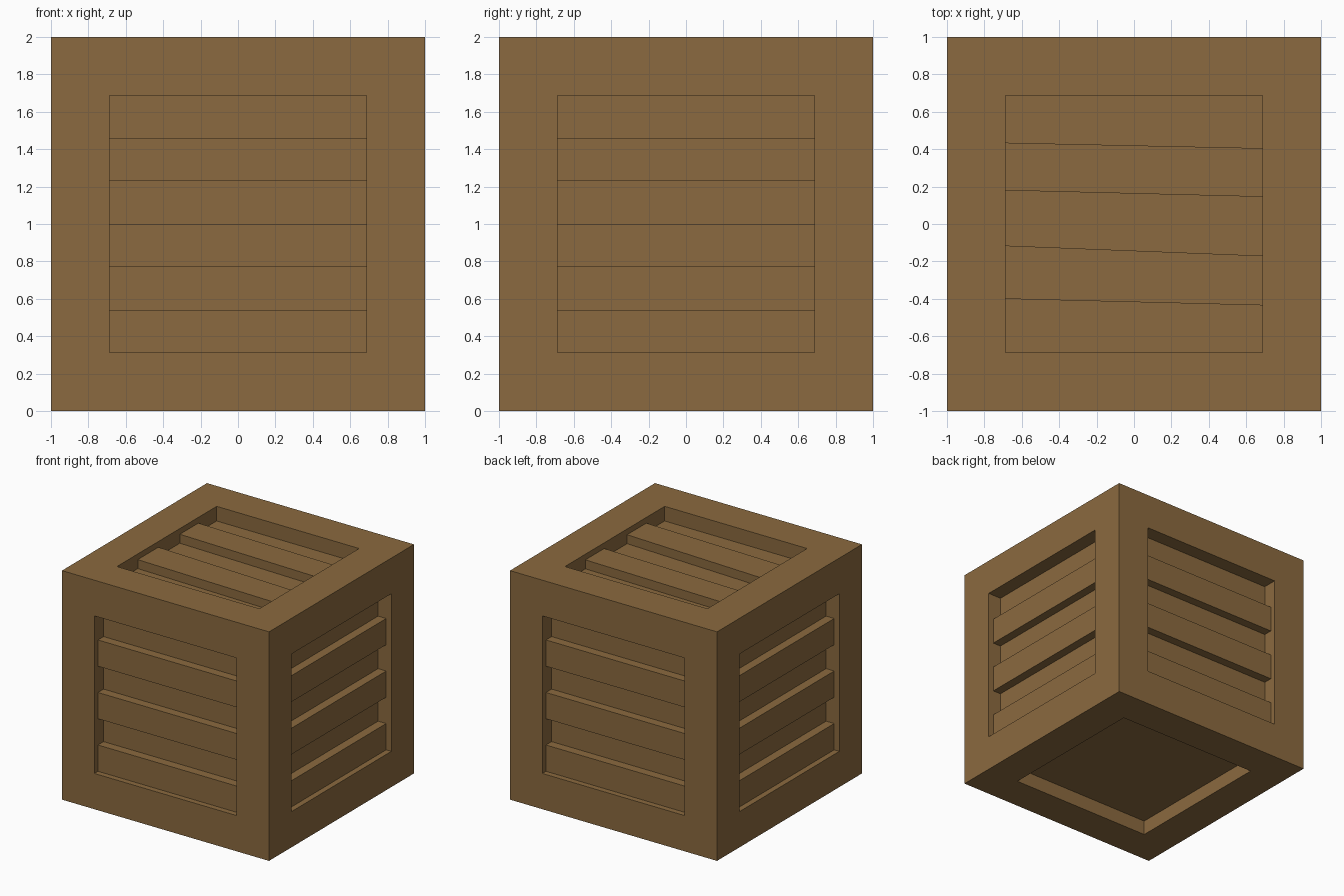
import bpy
import bmesh
from math import pi
from mathutils import Matrix

default = bpy.data.objects.get("Cube")
if default:
    bpy.data.objects.remove(default, do_unlink=True)

HALF = 1.0          # half the crate size
OPENING = 0.688     # half the width of each framed opening
RECESS = 0.128      # depth of the back panels
SLAT_DEPTH = 0.05   # depth of the raised slats below the frame
OVERLAP = 0.01      # slats are let into the frame by this much

wood = bpy.data.materials.new("brown wood")
wood.use_nodes = True
colour = (0.258, 0.144, 0.050, 1.0)
wood.diffuse_color = colour
shader = next(n for n in wood.node_tree.nodes if n.type == "BSDF_PRINCIPLED")
shader.inputs["Base Color"].default_value = colour
shader.inputs["Roughness"].default_value = 0.9


def add_object(name, bm):
    bmesh.ops.recalc_face_normals(bm, faces=bm.faces)
    mesh = bpy.data.meshes.new(name)
    bm.to_mesh(mesh)
    bm.free()
    mesh.materials.append(wood)
    obj = bpy.data.objects.new(name, mesh)
    bpy.context.collection.objects.link(obj)


def add_slat(name, left, right, turn):
    """Slat spanning the opening; left and right are its (low, high) edges."""
    end = OPENING + OVERLAP
    outline = [(-end, left[0]), (end, right[0]), (end, right[1]), (-end, left[1])]
    bm = bmesh.new()
    face = bm.faces.new([bm.verts.new((x, y, HALF - SLAT_DEPTH)) for x, y in outline])
    back = bmesh.ops.extrude_face_region(bm, geom=[face], use_keep_orig=True)
    for v in back["geom"]:
        if isinstance(v, bmesh.types.BMVert):
            v.co.z = HALF - RECESS - OVERLAP
    place = Matrix.Translation((0, 0, HALF)) @ turn
    bmesh.ops.transform(bm, matrix=place, verts=bm.verts)
    add_object(name, bm)


# Crate frame: every face is inset, then its panel is pushed straight in
bm = bmesh.new()
bmesh.ops.create_cube(bm, size=2 * HALF, matrix=Matrix.Translation((0, 0, HALF)))
panels = list(bm.faces)
bmesh.ops.inset_individual(bm, faces=panels, thickness=HALF - OPENING,
                           use_even_offset=True)
for panel in panels:
    normal = panel.normal.copy()
    pushed = bmesh.ops.extrude_discrete_faces(bm, faces=[panel])
    bmesh.ops.translate(bm, vec=-normal * RECESS, verts=pushed["faces"][0].verts)
add_object("crate_frame", bm)

# Three level slats on each of the four sides
pitch = OPENING / 3
for k, side in enumerate(("front", "left", "back", "right")):
    turn = Matrix.Rotation(k * pi / 2, 4, "Z") @ Matrix.Rotation(pi / 2, 4, "X")
    for i in range(3):
        low = -OPENING + 2 * i * pitch
        edges = (low - (OVERLAP if i == 0 else 0), low + pitch)
        add_slat(f"{side}_slat_{i + 1}", edges, edges, turn)

# Two slightly skewed slats on the lid
lid_slats = [((-0.40, -0.115), (-0.435, -0.17)), ((0.18, 0.435), (0.145, 0.405))]
for i, (left, right) in enumerate(lid_slats):
    add_slat(f"lid_slat_{i + 1}", left, right, Matrix.Identity(4))
